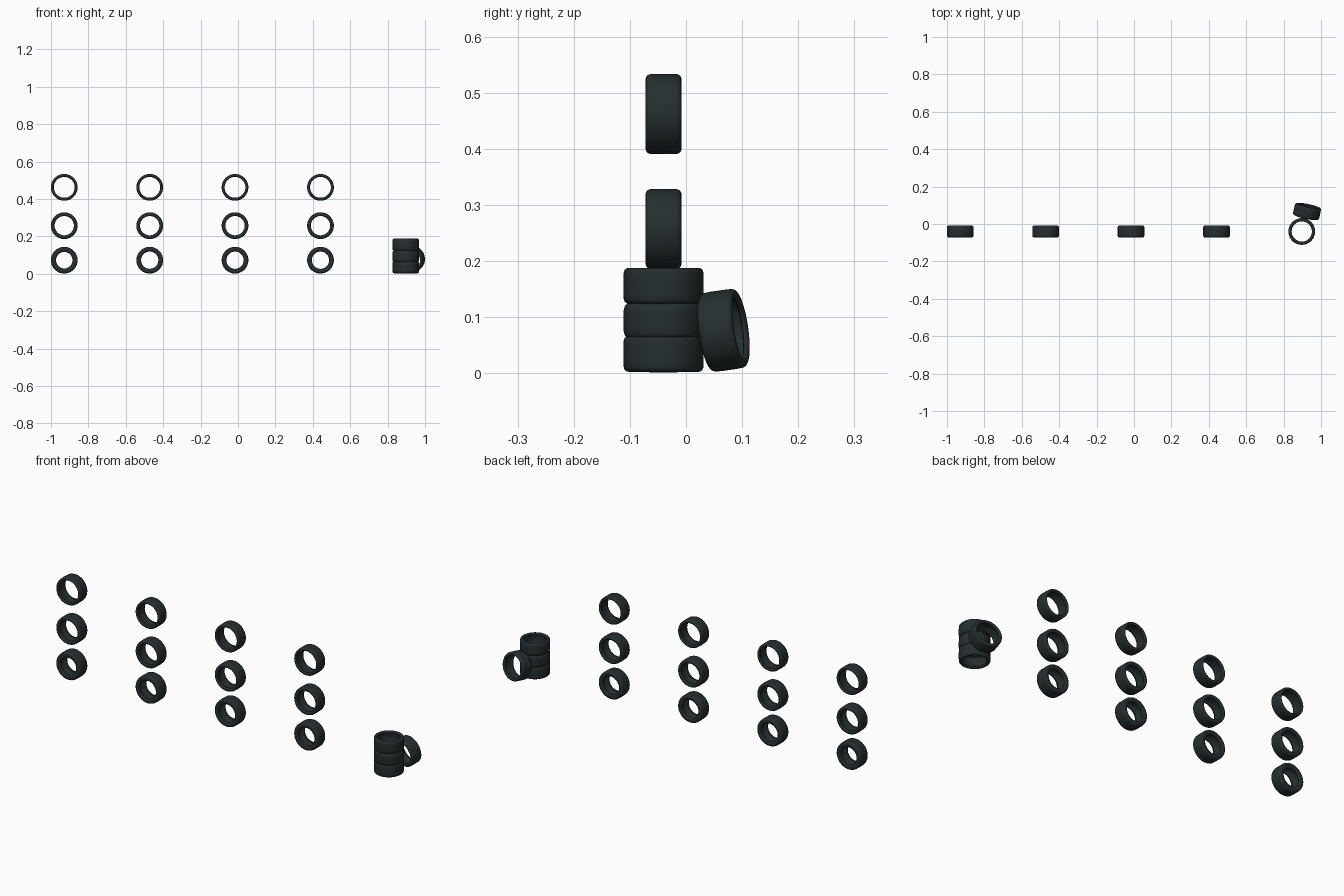
import bpy, bmesh, math
from mathutils import Vector, Matrix

if "Cube" in bpy.data.objects:
    bpy.data.objects.remove(bpy.data.objects["Cube"])

rubber = bpy.data.materials.new("dark_rubber")
rubber.diffuse_color = (0.018, 0.027, 0.028, 1)
rubber.use_nodes = True
rubber.node_tree.nodes["Principled BSDF"].inputs["Base Color"].default_value = rubber.diffuse_color

R = 0.0715   # outer radius
HW = 0.032   # half width
SEG = 64


def tyre(name, loc, axis, ri, chamfer=0.0):
    """Hollow tyre: half cross-section mirrored, then revolved about its axis."""
    c = chamfer
    half = [  # (offset along axis, radius) from tread centre round to cavity
        (0.012, R - 0.0001),
        (0.0245 - c, R - 0.0006),
        (0.0285 - c * 0.6, R - 0.0022),
        (0.0310 - c * 0.2, R - 0.0055),
        (HW, R - 0.0095),
        (0.0315, (R - 0.0095 + ri) / 2 + 0.001),
        (0.0295, ri + 0.0025),
        (0.0270, ri + 0.0004),
        (0.0240, ri),
        (0.0220, ri + 0.0015),
        (0.0265, (R - 0.008 + ri) / 2 + 0.001),
        (0.0220, R - 0.0085),
    ]
    prof = half + [(-a, r) for a, r in reversed(half)]
    n = len(prof)
    bm = bmesh.new()
    rings = []
    for i in range(SEG):
        t = 2 * math.pi * i / SEG
        rings.append([bm.verts.new((r * math.cos(t), r * math.sin(t), a))
                      for a, r in prof])
    for i in range(SEG):
        p, q = rings[i], rings[(i + 1) % SEG]
        for j in range(n):
            k = (j + 1) % n
            bm.faces.new((p[j], q[j], q[k], p[k]))
    bmesh.ops.recalc_face_normals(bm, faces=bm.faces[:])
    for f in bm.faces:
        f.smooth = True
    me = bpy.data.meshes.new(name)
    bm.to_mesh(me)
    bm.free()
    me.materials.append(rubber)
    ob = bpy.data.objects.new(name, me)
    bpy.context.collection.objects.link(ob)
    rot = Vector((0, 0, 1)).rotation_difference(Vector(axis).normalized())
    ob.matrix_world = Matrix.Translation(loc) @ rot.to_matrix().to_4x4()
    return ob


# Rack display: four columns of three upright tyres, thinner towards the top
rows = [(0.0725, 0.046), (0.257, 0.0515), (0.462, 0.0555)]
for ci, x in enumerate((-0.929, -0.472, -0.016, 0.441)):
    for ri_, (z, inner) in enumerate(rows):
        if ci == 0 and ri_ == 0:
            inner = 0.044
        tyre(f"rack_tyre_{ci + 1}_{ri_ + 1}", (x, -0.04, z), (0, 1, 0), inner)

# Stack of three flat tyres
for i, (z, ch) in enumerate(((0.0345, 0.0), (0.0935, 0.005), (0.156, 0.0))):
    tyre(f"stacked_tyre_{i + 1}", (0.897, -0.04, z), (0, 0, 1), 0.054, ch)

# Tyre leaning on the back of the stack
yaw, lean = math.radians(12), math.radians(8)
tyre("leaning_tyre", (0.925, 0.067, 0.0765),
     (math.sin(yaw) * math.cos(lean), math.cos(yaw) * math.cos(lean), math.sin(lean)),
     0.055)
